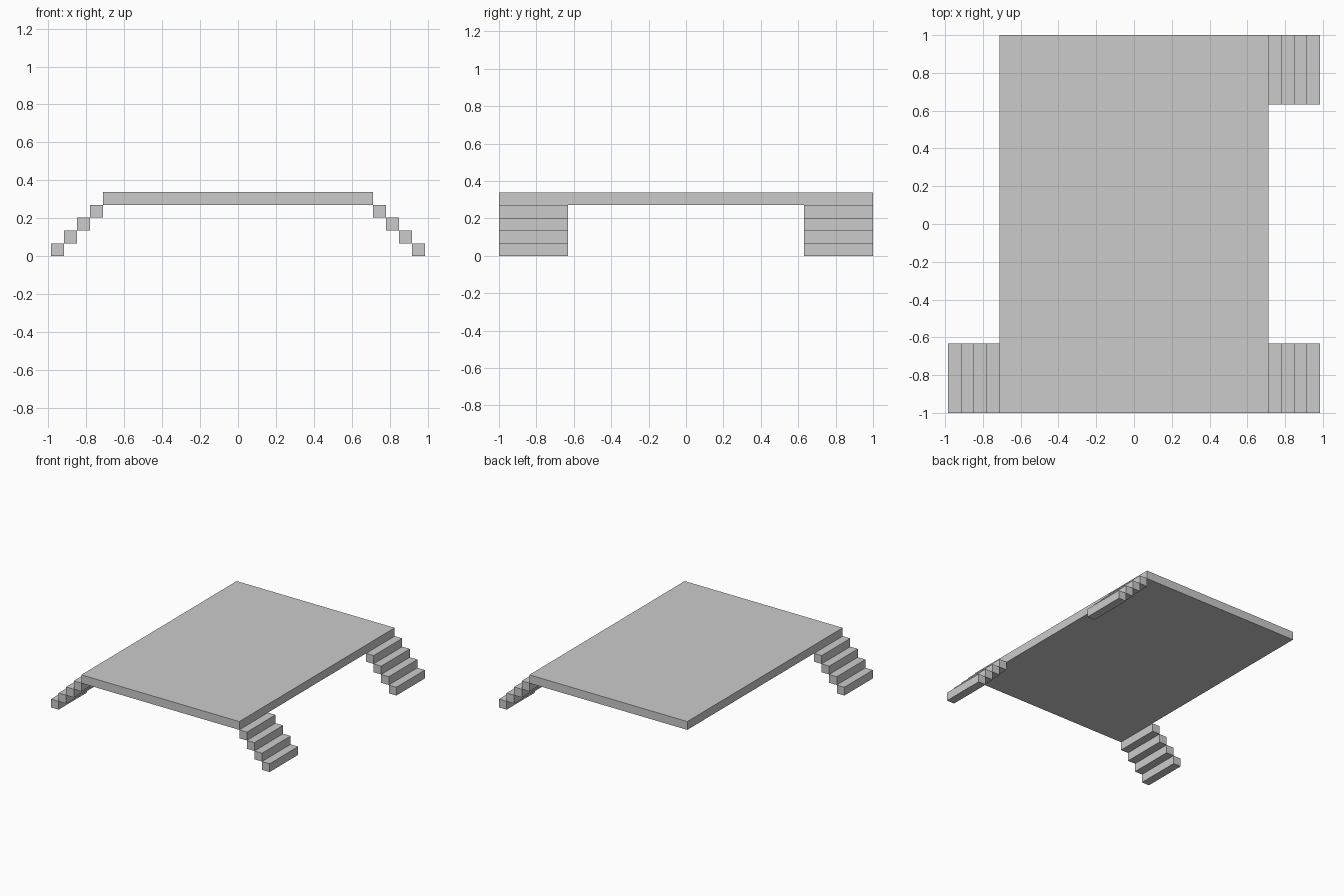
import bpy

if "Cube" in bpy.data.objects:
    bpy.data.objects.remove(bpy.data.objects["Cube"])

RISE = 0.0677       # step height, also the deck thickness
RUN = 0.0683        # step depth
STEPS = 4
DECK_X = 0.712      # half width of the deck
FLIGHT_W = 0.368    # width of each flight of stairs


def box(name, lo, hi):
    bpy.ops.mesh.primitive_cube_add(size=1, location=[(a + b) / 2 for a, b in zip(lo, hi)])
    ob = bpy.context.object
    ob.name = name
    ob.scale = [b - a for a, b in zip(lo, hi)]
    bpy.ops.object.transform_apply(location=False, rotation=False, scale=True)
    return ob


def stairs(name, side, y0):
    # descends outward from the deck edge, one block per step
    for i in range(STEPS):
        xs = sorted(side * (DECK_X + RUN * (i + k)) for k in (0, 1))
        z = RISE * (STEPS - 1 - i)
        box(f"{name}_step_{i + 1}", (xs[0], y0, z), (xs[1], y0 + FLIGHT_W, z + RISE))


# Platform deck
box("deck", (-DECK_X, -1, RISE * STEPS), (DECK_X, 1, RISE * (STEPS + 1)))

# Three flights of stairs at the corners
stairs("front_right_stairs", 1, -1)
stairs("back_right_stairs", 1, 1 - FLIGHT_W)
stairs("front_left_stairs", -1, -1)
